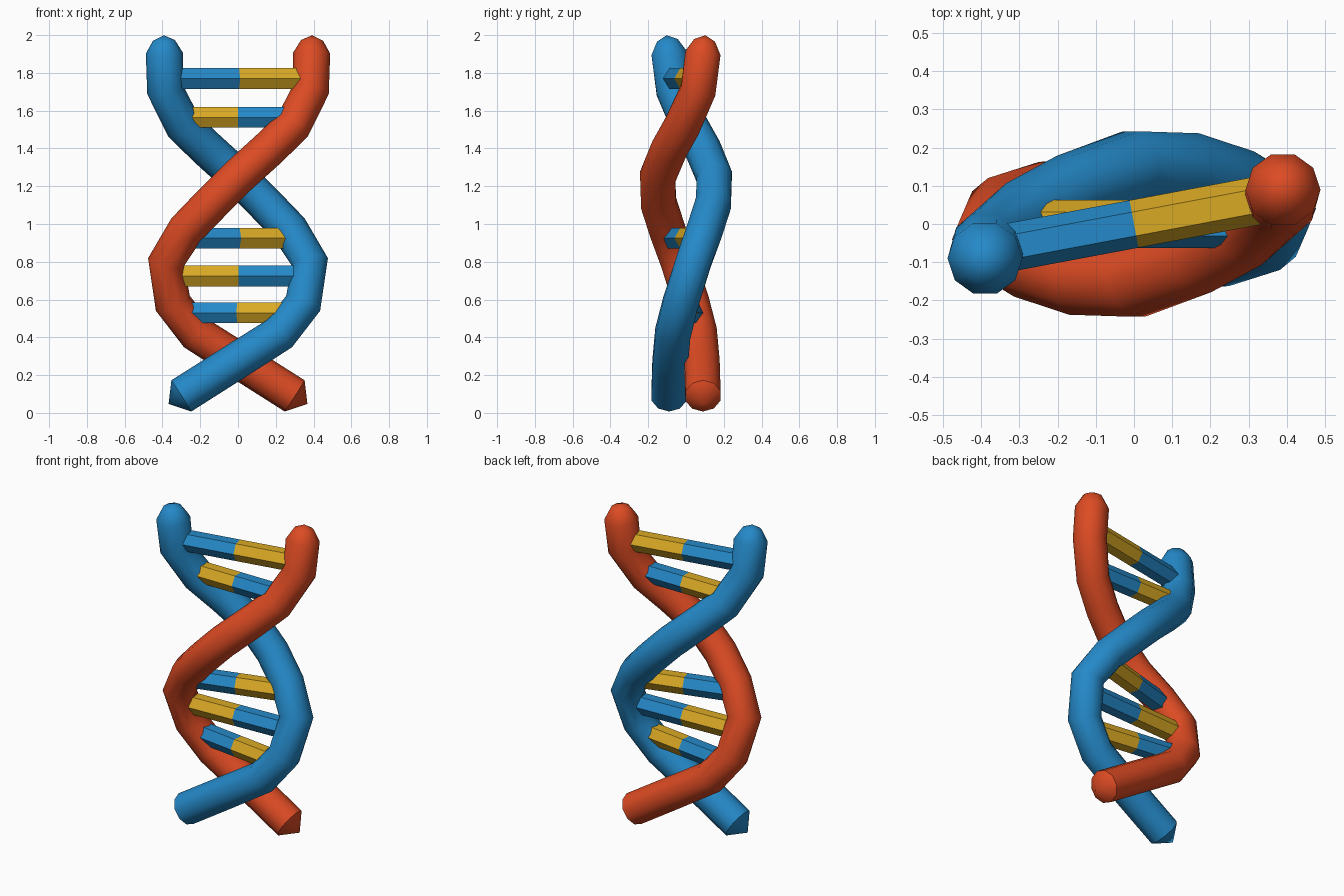
import bpy, bmesh, math
from mathutils import Vector

if "Cube" in bpy.data.objects:
    bpy.data.objects.remove(bpy.data.objects["Cube"])


def material(name, rgb):
    m = bpy.data.materials.new(name)
    m.diffuse_color = (*rgb, 1)
    m.use_nodes = True
    m.node_tree.nodes["Principled BSDF"].inputs["Base Color"].default_value = m.diffuse_color
    return m


BLUE = material("blue", (0.018, 0.25, 0.58))
RED = material("red", (0.72, 0.07, 0.017))
YELLOW = material("yellow", (0.70, 0.40, 0.018))

# Centre line of one strand, top to bottom; the other is turned half a circle
PATH = [Vector(p) for p in [
    (0.39, 0.09, 1.905), (0.385, 0.065, 1.71), (0.29, -0.02, 1.52),
    (0.16, -0.09, 1.395), (0, -0.15, 1.25), (-0.14, -0.145, 1.11),
    (-0.275, -0.10, 0.97), (-0.38, -0.04, 0.80), (-0.345, 0.03, 0.58),
    (-0.22, 0.07, 0.42), (0.04, 0.085, 0.255), (0.30, 0.09, 0.09)]]
SIDES, RADIUS = 10, 0.098


def finish(name, bm, mat, angle):
    bmesh.ops.recalc_face_normals(bm, faces=bm.faces)
    mesh = bpy.data.meshes.new(name)
    bm.to_mesh(mesh)
    bm.free()
    mesh.materials.append(mat)
    ob = bpy.data.objects.new(name, mesh)
    bpy.context.collection.objects.link(ob)
    bpy.ops.object.select_all(action='DESELECT')
    ob.select_set(True)
    bpy.context.view_layer.objects.active = ob
    bpy.ops.object.shade_smooth_by_angle(angle=math.radians(angle))
    return ob


def strand(name, mat, turn):
    path = [Vector((turn * p.x, turn * p.y, p.z)) for p in PATH]
    bm = bmesh.new()
    top = (path[0] - path[1]).normalized()
    end = (path[-1] - path[-2]).normalized()
    # Rounded top, body, then a blunt cone at the bottom
    stations = [(path[0] + top * 0.068, 0.058, -top)]
    for i, p in enumerate(path):
        a = (p - path[i - 1]).normalized() if i else -top
        b = (path[i + 1] - p).normalized() if i < len(path) - 1 else end
        stations.append((p, RADIUS, (a + b).normalized()))
    rings = []
    for c, r, t in stations:
        u = Vector((0, 1, 0)).cross(t).normalized()
        v = t.cross(u)
        rings.append([bm.verts.new(c + r * (u * math.cos(k) + v * math.sin(k)))
                      for k in (math.tau * j / SIDES for j in range(SIDES))])
    for a, b in zip(rings, rings[1:]):
        for j in range(SIDES):
            k = (j + 1) % SIDES
            bm.faces.new((a[j], a[k], b[k], b[j]))
    for ring, tip in ((rings[0], path[0] + top * 0.095),
                      (rings[-1], path[-1] + end * 0.08)):
        v = bm.verts.new(tip)
        for j in range(SIDES):
            bm.faces.new((ring[j], ring[(j + 1) % SIDES], v))
    return finish(name, bm, mat, 45)


def strand_at(z):
    # Point on the red strand's centre line at a given height
    for a, b in zip(PATH, PATH[1:]):
        if b.z <= z <= a.z:
            return a.lerp(b, (a.z - z) / (a.z - b.z))


def half_rung(name, mat, outer):
    # Hexagonal bar from the axis to a strand, flat side up
    inner = Vector((0, 0, outer.z))
    d = (outer - inner).normalized()
    side = Vector((-d.y, d.x, 0))
    bm = bmesh.new()
    ends = [[bm.verts.new(c + 0.063 * (side * math.cos(k) + Vector((0, 0, math.sin(k)))))
             for k in (math.tau * j / 6 for j in range(6))] for c in (inner, outer)]
    for j in range(6):
        k = (j + 1) % 6
        bm.faces.new((ends[0][j], ends[0][k], ends[1][k], ends[1][j]))
    for e in ends:
        bm.faces.new(e)
    return finish(name, bm, mat, 30)


strand("red_strand", RED, 1)
strand("blue_strand", BLUE, -1)

# Rungs: height and the colour of the left half
for n, (z, left) in enumerate([(1.77, BLUE), (1.565, YELLOW), (0.925, BLUE),
                               (0.725, YELLOW), (0.53, BLUE)], 1):
    p = strand_at(z)
    if p.x < 0:
        p = Vector((-p.x, -p.y, z))
    right = YELLOW if left == BLUE else BLUE
    half_rung(f"rung_{n}_right", right, p)
    half_rung(f"rung_{n}_left", left, Vector((-p.x, -p.y, z)))
